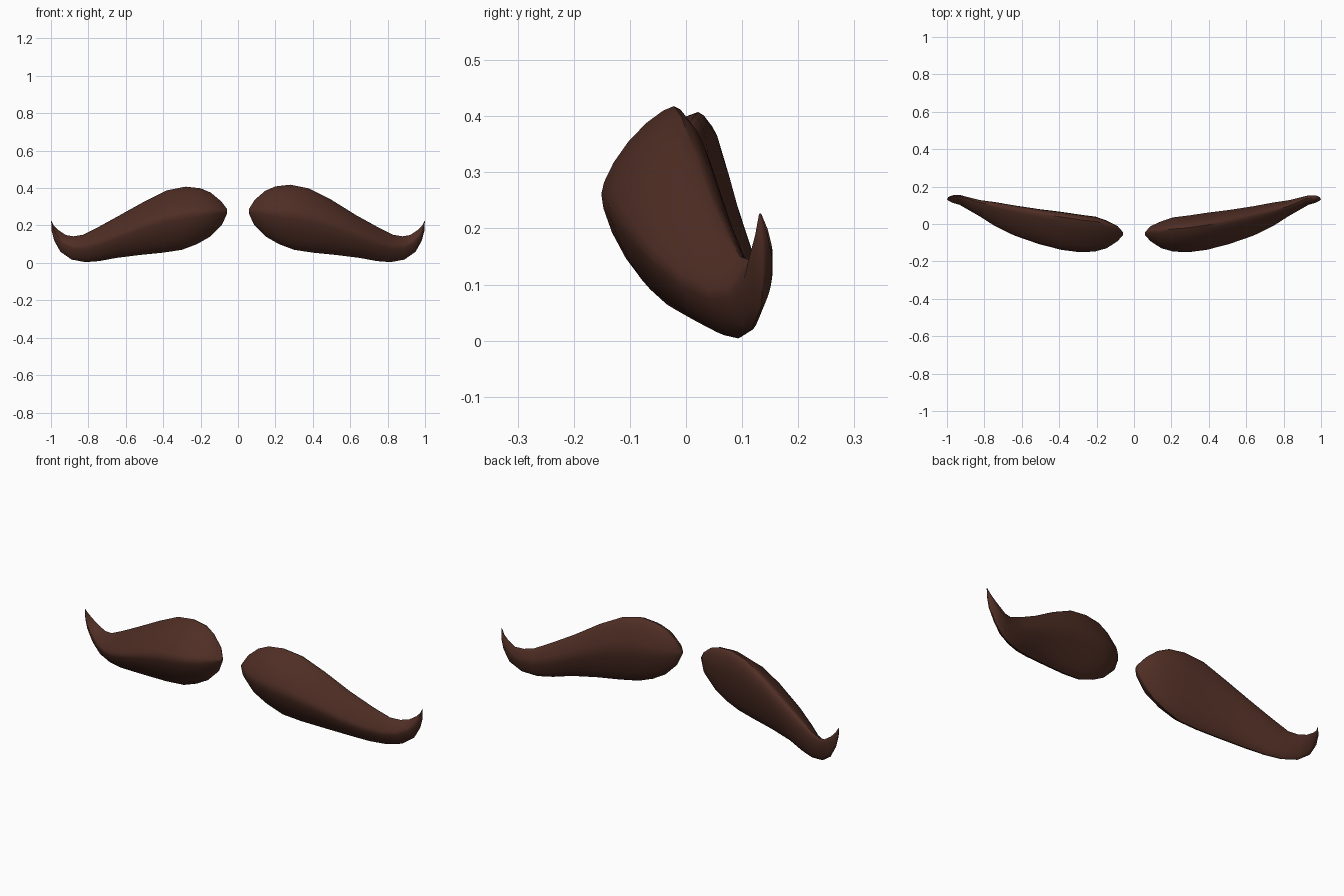
import bpy, bmesh, math

if "Cube" in bpy.data.objects:
    bpy.data.objects.remove(bpy.data.objects["Cube"])

brown = bpy.data.materials.new("dark brown hair")
brown.diffuse_color = (0.078, 0.027, 0.018, 1)
brown.use_nodes = True
brown.node_tree.nodes["Principled BSDF"].inputs["Base Color"].default_value = brown.diffuse_color

# Stations from nose to curl: top x,z, bottom x,z, front y, back y
STATIONS = [
    (.058, .287, .058, .265, -.058, -.045),
    (.090, .338, .085, .205, -.092, -.012),
    (.145, .385, .150, .140, -.130, .015),
    (.200, .409, .220, .100, -.147, .035),
    (.280, .418, .300, .070, -.151, .045),
    (.380, .398, .400, .055, -.138, .060),
    (.500, .337, .520, .043, -.107, .075),
    (.630, .256, .650, .027, -.062, .095),
    (.750, .190, .740, .010, -.010, .115),
    (.830, .150, .815, .004, .040, .126),
    (.880, .142, .890, .018, .075, .141),
    (.920, .149, .950, .060, .103, .153),
    (.960, .175, .983, .120, .113, .153),
    (.985, .201, .996, .170, .123, .146),
    (.998, .227, .999, .222, .130, .134),
]
N = 24


def section(st, top_frac):
    """D-like ring: ridge at the front, flatter at the back."""
    tx, tz, bx, bz, yf, yb = st
    ring = []
    for i in range(N):
        a = 2 * math.pi * i / N
        c, s = math.cos(a), math.sin(a)      # c>0 front, s>0 top
        e = 1.35 if c > 0 else 1.8
        u = abs(c) ** (2 / e)
        v = math.copysign(abs(s) ** (2 / e), s)
        h = .55 + (.45 * v if v > 0 else .55 * v)
        edge = yf + (yb - yf) * (top_frac if v > 0 else .62)
        mid = yf + (yb - yf) * .75
        base = mid + (edge - mid) * abs(v)   # lean of the section
        y = base + ((yf - mid) if c > 0 else (yb - mid)) * u
        ring.append((bx + (tx - bx) * h, y, bz + (tz - bz) * h))
    return ring


def moustache_half(name, side, top_frac, height):
    bm = bmesh.new()
    rings = []
    for st in STATIONS:
        rings.append([bm.verts.new((side * x, y, z * (height if z > .3 else 1)))
                      for x, y, z in section(st, top_frac)])
    for a, b in zip(rings, rings[1:]):
        for i in range(N):
            j = (i + 1) % N
            bm.faces.new((a[i], a[j], b[j], b[i]))
    bm.faces.new(rings[0])
    bm.faces.new(rings[-1])
    bmesh.ops.recalc_face_normals(bm, faces=bm.faces)
    me = bpy.data.meshes.new(name)
    bm.to_mesh(me)
    bm.free()
    ob = bpy.data.objects.new(name, me)
    bpy.context.collection.objects.link(ob)
    me.materials.append(brown)
    bpy.ops.object.select_all(action='DESELECT')
    ob.select_set(True)
    bpy.context.view_layer.objects.active = ob
    bpy.ops.object.shade_smooth_by_angle(angle=math.radians(40))


# The two halves differ slightly along the top edge
moustache_half("right_moustache_half", 1, .66, 1.0)
moustache_half("left_moustache_half", -1, .88, .975)
